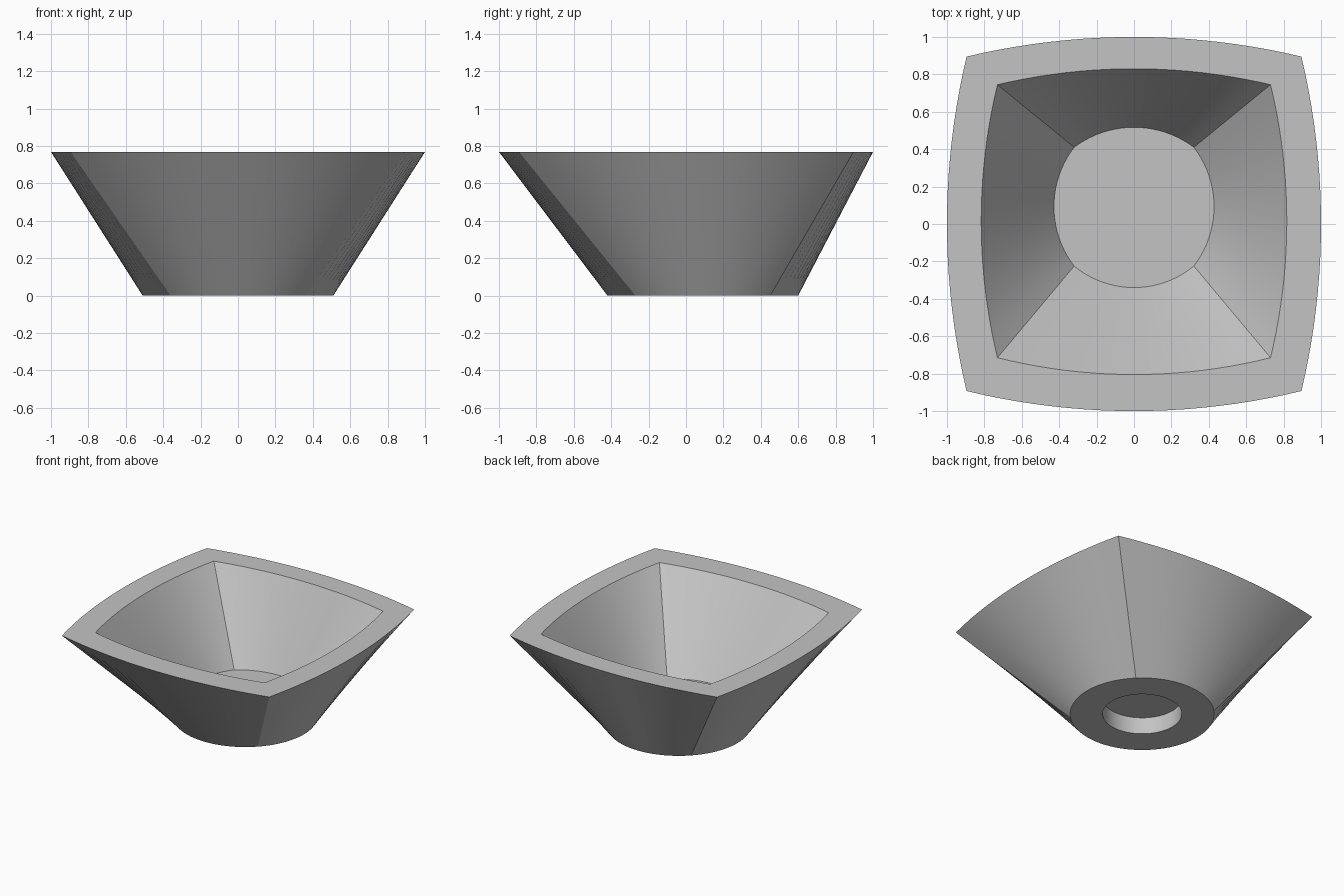
import bpy, bmesh, math
from mathutils import Vector, geometry

cube = bpy.data.objects.get("Cube")
if cube:
    bpy.data.objects.remove(cube, do_unlink=True)

SEGS = 20  # segments per side of each ring


def arc(a, m, b):
    """Points on the circular arc from a through m to b, without b."""
    ax, ay, bx, by = a.x, a.y, b.x, b.y
    chord = b - a
    sag = (m - (a + b) / 2).length
    half = 2 * math.atan2(sag, chord.length / 2)
    radius = chord.length / 2 / math.sin(half)
    out = (m - (a + b) / 2).normalized()
    along = chord.normalized()
    centre = m - out * radius
    pts = []
    for i in range(SEGS):
        t = half * (2 * i / SEGS - 1)
        pts.append(centre + along * radius * math.sin(t) + out * radius * math.cos(t))
    return pts


def ring(bm, z, cx, front, back, mx, mfront, mback):
    """Closed outline of four bulged sides: corner x, corner ys, side middles."""
    corners = [Vector((-cx, front)), Vector((cx, front)), Vector((cx, back)), Vector((-cx, back))]
    cy = (front + back) / 2
    mids = [Vector((0, mfront)), Vector((mx, cy)), Vector((0, mback)), Vector((-mx, cy))]
    pts = []
    for i in range(4):
        pts += arc(corners[i], mids[i], corners[(i + 1) % 4])
    return [bm.verts.new((p.x, p.y, z)) for p in pts]


def circle(bm, z, r, y):
    c = r * math.sqrt(0.5)
    return ring(bm, z, c, y - c, y + c, r, y - r, y + r)


bm = bmesh.new()
rings = [
    circle(bm, 0.13, 0.28, 0.09),                              # recess ceiling
    circle(bm, 0, 0.28, 0.09),                                 # recess mouth
    circle(bm, 0, 0.51, 0.09),                                 # foot
    ring(bm, 0.768, 0.895, -0.893, 0.895, 1, -1, 1),           # outer rim
    ring(bm, 0.768, 0.73, -0.715, 0.745, 0.817, -0.805, 0.83), # inner rim
    ring(bm, 0.157, 0.32, -0.225, 0.41, 0.428, -0.34, 0.517),  # bowl floor
]
for low, high in zip(rings, rings[1:]):
    n = len(low)
    for i in range(n):
        j = (i + 1) % n
        bm.faces.new((low[i], low[j], high[j], high[i]))
bm.faces.new(rings[0])
bm.faces.new(rings[-1])
bmesh.ops.recalc_face_normals(bm, faces=bm.faces)

mesh = bpy.data.meshes.new("bowl")
bm.to_mesh(mesh)
bm.free()
bowl = bpy.data.objects.new("bowl", mesh)
bpy.context.collection.objects.link(bowl)

# Single grey material
grey = bpy.data.materials.new("light grey")
grey.use_nodes = True
colour = (0.55, 0.55, 0.55, 1)
grey.diffuse_color = colour
grey.node_tree.nodes["Principled BSDF"].inputs["Base Color"].default_value = colour
mesh.materials.append(grey)

# Smooth walls, sharp rims and corner creases
bpy.ops.object.select_all(action="DESELECT")
bowl.select_set(True)
bpy.context.view_layer.objects.active = bowl
bpy.ops.object.shade_smooth_by_angle(angle=math.radians(30))
